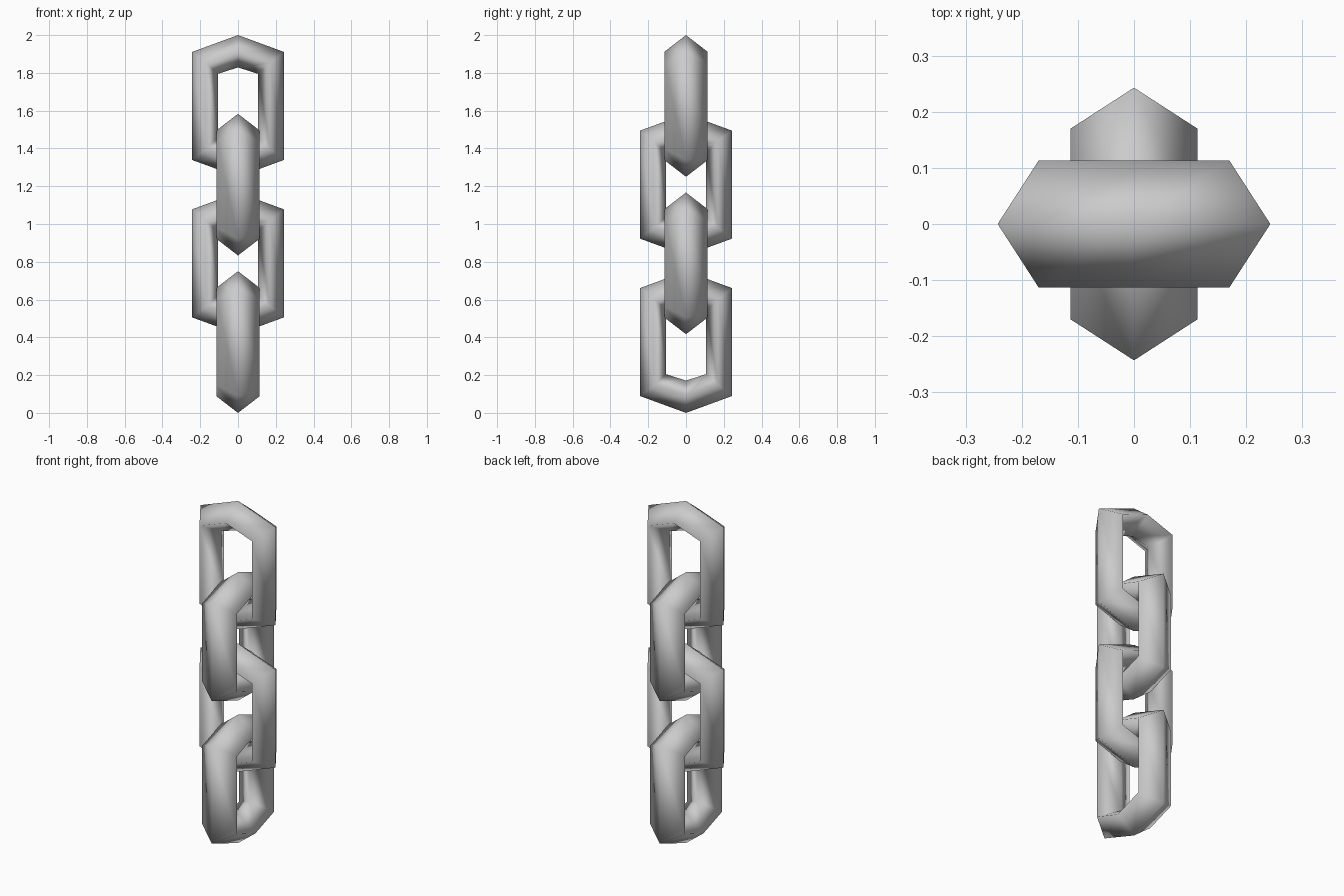
import bpy, bmesh
from math import radians

if "Cube" in bpy.data.objects:
    bpy.data.objects.remove(bpy.data.objects["Cube"])

# One link: six corner stations around the loop, each with a diamond section.
# Half outlines are (across, up) for the apex and for the shoulder.
OUTER = [(0.0, 0.375), (0.243, 0.286)]
MIDDLE = [(0.0, 0.288), (0.17, 0.228)]
INNER = [(0.0, 0.204), (0.106, 0.170)]
HALF_DEPTH = 0.113


def loop_points(outline, depth):
    """Mirror apex and shoulder into a closed six-corner loop."""
    (_, az), (sx, sz) = outline
    return [(x, depth, z) for x, z in
            [(0, az), (sx, sz), (sx, -sz), (0, -az), (-sx, -sz), (-sx, sz)]]


def make_link(name, z, turned):
    bm = bmesh.new()
    loops = [[bm.verts.new(p) for p in loop_points(o, d)] for o, d in
             [(OUTER, 0), (MIDDLE, HALF_DEPTH), (INNER, 0), (MIDDLE, -HALF_DEPTH)]]
    for a, b in zip(loops, loops[1:] + loops[:1]):
        for i in range(6):
            j = (i + 1) % 6
            bm.faces.new((a[i], a[j], b[j], b[i]))
    bmesh.ops.recalc_face_normals(bm, faces=bm.faces)
    for f in bm.faces:
        f.smooth = True
    mesh = bpy.data.meshes.new(name)
    bm.to_mesh(mesh)
    bm.free()
    obj = bpy.data.objects.new(name, mesh)
    obj.location.z = z
    obj.rotation_euler.z = radians(90) if turned else 0
    bpy.context.collection.objects.link(obj)


# Four links from top to bottom, alternately turned a quarter
for n in range(4):
    make_link(f"chain_link_{n + 1}", 1.625 - n * 1.25 / 3, n % 2 == 1)
